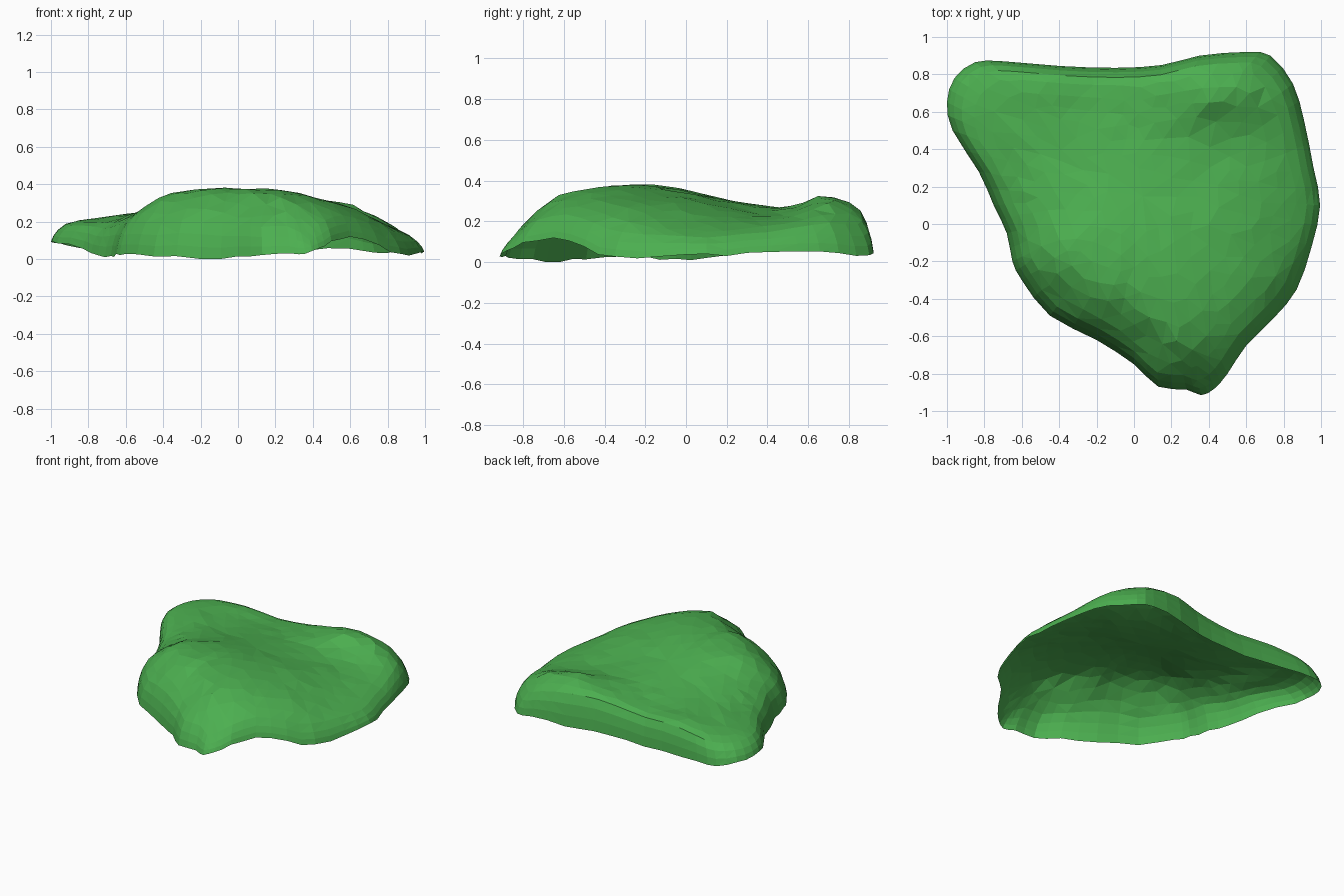
import bpy, bmesh, math, random
from mathutils import Vector

if "Cube" in bpy.data.objects:
    bpy.data.objects.remove(bpy.data.objects["Cube"])
random.seed(4)

# Lower rim of the hollow shell: x, y, z
RIM = [(-1, .65, .10), (-.96, .78, .09), (-.85, .865, .07), (-.7, .87, .05), (-.4, .845, .04),
       (-.1, .835, .04), (.15, .85, .05), (.35, .9, .05), (.6, .92, .05), (.73, .9, .03),
       (.85, .75, .05), (.91, .55, .05), (.96, .3, .04), (.995, .1, .04), (.95, -.12, .03),
       (.87, -.35, .03), (.75, -.5, .07), (.6, -.65, .12), (.5, -.8, .09), (.43, -.88, .05),
       (.36, -.915, .03), (.28, -.885, .03), (.13, -.87, .03), (0, -.75, .01), (-.2, -.62, .01),
       (-.45, -.49, .02), (-.6, -.3, .03), (-.65, -.2, .02), (-.68, -.05, .02), (-.75, .1, .02),
       (-.83, .28, .06), (-.97, .5, .09)]

# Landmark heights on the top surface: x, y, z
TOP = [(.36, -.85, .13), (.25, -.66, .32), (.1, -.75, .20), (-.2, -.45, .32), (-.02, -.67, .18),
       (.1, -.5, .355), (-.2, -.3, .375), (.1, -.2, .37), (-.42, -.1, .335), (-.62, -.1, .19),
       (.4, -.4, .335), (.55, -.58, .25), (.7, -.3, .24), (.88, -.2, .13), (.45, 0, .30),
       (.7, .1, .22), (.94, .1, .12), (0, .1, .33), (-.3, .2, .29), (-.6, .2, .23),
       (.2, .25, .285), (.3, .42, .26), (.55, .42, .23), (.75, .4, .20), (.88, .4, .15),
       (0, .5, .26), (-.35, .5, .245), (-.7, .45, .22), (-.9, .6, .20), (-.85, .78, .20),
       (-.48, .74, .25), (-.2, .75, .23), (.1, .7, .27), (.42, .68, .34), (.6, .72, .305),
       (.76, .7, .22), (.62, .52, .23), (.5, .84, .26), (.72, .84, .17), (.8, -.38, .14),
       (-.54, -.3, .19), (-.4, -.42, .21), (-.22, -.56, .20), (.46, -.76, .20), (-.7, .15, .17),
       (.45, .53, .255), (-.45, -.24, .31)]


def solve(a, b):
    """Gaussian elimination with pivoting."""
    n = len(b)
    m = [row[:] + [v] for row, v in zip(a, b)]
    for i in range(n):
        p = max(range(i, n), key=lambda r: abs(m[r][i]))
        m[i], m[p] = m[p], m[i]
        for r in range(n):
            if r != i:
                f = m[r][i] / m[i][i]
                m[r] = [x - f * y for x, y in zip(m[r], m[i])]
    return [m[i][n] / m[i][i] for i in range(n)]


def kernel(x, y, q):
    return math.hypot(x - q[0], y - q[1])


weights = solve([[kernel(p[0], p[1], q) for q in TOP] for p in TOP],
                [p[2] - .25 for p in TOP])


def top_height(x, y):
    return .25 + sum(w * kernel(x, y, q) for w, q in zip(weights, TOP))


def catmull(a, b, c, d, t):
    return .5 * (2 * b + (c - a) * t + (2 * a - 5 * b + 4 * c - d) * t ** 2
                 + (3 * b - a - 3 * c + d) * t ** 3)


# Smooth the rim by adding a point between each pair
pts = [Vector(p) for p in RIM]
n = len(pts)
rim = []
for i in range(n):
    for t in (0, .5):
        p = catmull(pts[i - 1], pts[i], pts[(i + 1) % n], pts[(i + 2) % n], t)
        p.z = max(0, p.z + random.uniform(-.012, .008))
        rim.append(p)
min(rim, key=lambda p: p.z).z = 0

# Rings: scale towards the centre, share of the wall height reached
RINGS = [(1, 0), (.988, .35), (.965, .68), (.925, .93), (.86, 1), (.77, 1),
         (.66, 1), (.54, 1), (.42, 1), (.3, 1), (.17, 1)]
centre = Vector((.05, .15, 0))

bm = bmesh.new()
rows = []
for k, (s, f) in enumerate(RINGS):
    row = []
    for p in rim:
        j = .012 if k > 3 else 0
        x = centre.x + (p.x - centre.x) * s + random.uniform(-j, j)
        y = centre.y + (p.y - centre.y) * s + random.uniform(-j, j)
        row.append(bm.verts.new((x, y, p.z + (top_height(x, y) - p.z) * f)))
    rows.append(row)

# Faceted skin and closing fan
m = len(rim)
for a, b in zip(rows, rows[1:]):
    for i in range(m):
        bm.faces.new((a[i], b[i], b[(i + 1) % m], a[(i + 1) % m]))
tip = bm.verts.new((centre.x, centre.y, top_height(centre.x, centre.y)))
for i in range(m):
    bm.faces.new((rows[-1][i], tip, rows[-1][(i + 1) % m]))

# Even out the crowded middle, then drop it back onto the top surface
outer = {v for row in rows[:5] for v in row}
bmesh.ops.triangulate(bm, faces=bm.faces[:])
bmesh.ops.remove_doubles(bm, verts=[v for v in bm.verts if v not in outer], dist=.06)
inner = [v for v in bm.verts if v not in outer]
for _ in range(3):
    bmesh.ops.smooth_vert(bm, verts=inner, factor=.5,
                          use_axis_x=True, use_axis_y=True, use_axis_z=False)
for v in inner:
    v.co.z = top_height(v.co.x, v.co.y) + random.uniform(-.005, .005)
bmesh.ops.triangulate(bm, faces=bm.faces[:])
bmesh.ops.recalc_face_normals(bm, faces=bm.faces[:])
if sum(f.normal.z for f in bm.faces) < 0:
    bmesh.ops.reverse_faces(bm, faces=bm.faces[:])

mesh = bpy.data.meshes.new("hollow_mound")
bm.to_mesh(mesh)
bm.free()
mound = bpy.data.objects.new("hollow_mound", mesh)
bpy.context.collection.objects.link(mound)

green = bpy.data.materials.new("leaf green")
green.diffuse_color = (.072, .429, .08, 1)
green.use_nodes = True
green.node_tree.nodes["Principled BSDF"].inputs["Base Color"].default_value = green.diffuse_color
mesh.materials.append(green)
